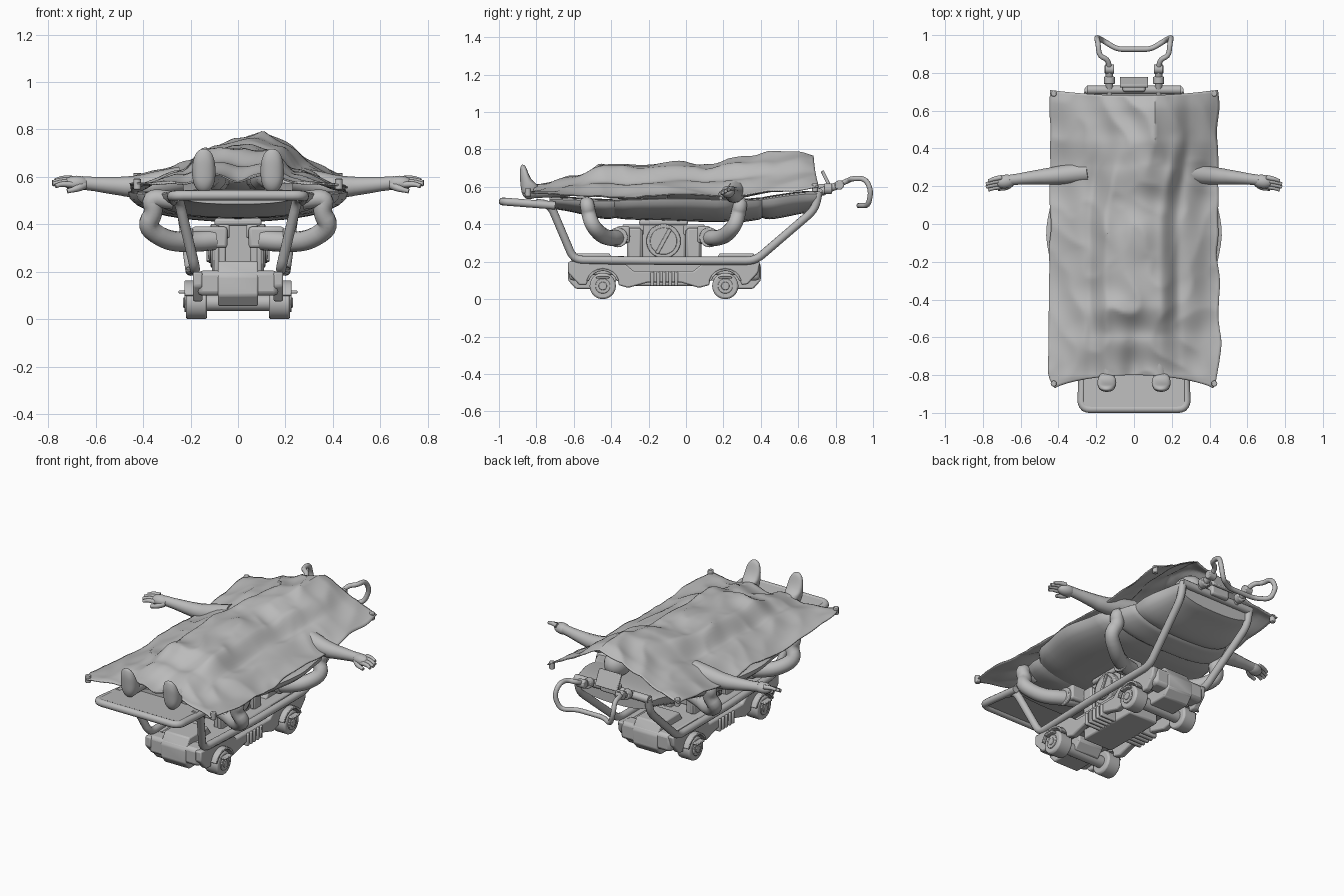
import bpy, bmesh, math
from mathutils import Vector, Matrix, noise

if "Cube" in bpy.data.objects:
    bpy.data.objects.remove(bpy.data.objects["Cube"])

grey = bpy.data.materials.new("plain grey")
grey.diffuse_color = (0.5, 0.5, 0.5, 1)
grey.use_nodes = True
grey.node_tree.nodes["Principled BSDF"].inputs["Base Color"].default_value = grey.diffuse_color


def add(name, me):
    ob = bpy.data.objects.new(name, me)
    bpy.context.collection.objects.link(ob)
    me.materials.clear()
    me.materials.append(grey)
    return ob


def from_bm(name, bm, bevel=0):
    bmesh.ops.recalc_face_normals(bm, faces=bm.faces)
    me = bpy.data.meshes.new(name)
    bm.to_mesh(me)
    bm.free()
    ob = add(name, me)
    if bevel:
        m = ob.modifiers.new("bevel", "BEVEL")
        m.width, m.segments, m.limit_method = bevel, 2, 'ANGLE'
    return ob


def box(name, c, size, bevel=0.01, rot=(0, 0, 0)):
    bm = bmesh.new()
    bmesh.ops.create_cube(bm, size=1)
    bm.transform(Matrix.Diagonal((*size, 1)))
    ob = from_bm(name, bm, bevel)
    ob.location, ob.rotation_euler = c, rot
    return ob


def cyl(name, c, r, depth, axis='X', bevel=0.005, n=28):
    bm = bmesh.new()
    bmesh.ops.create_cone(bm, cap_ends=True, segments=n, radius1=r, radius2=r, depth=depth)
    ob = from_bm(name, bm, bevel)
    ob.location = c
    ob.rotation_euler = {'X': (0, math.pi / 2, 0), 'Y': (math.pi / 2, 0, 0), 'Z': (0, 0, 0)}[axis]
    return ob


def ball(name, c, size, rot=(0, 0, 0)):
    bm = bmesh.new()
    bmesh.ops.create_uvsphere(bm, u_segments=20, v_segments=12, radius=1)
    bm.transform(Matrix.Diagonal((*size, 1)))
    ob = from_bm(name, bm)
    ob.location, ob.rotation_euler = c, rot
    return ob


def tube(name, pts, r, fillet=0.04):
    """Round pipe with filleted bends; r is one radius or (start, end)."""
    P = [Vector(p) for p in pts]
    out = [P[0]]
    for o, p, q in zip(P, P[1:], P[2:]):
        a, b = o - p, q - p
        p0 = p + a.normalized() * min(fillet, a.length * 0.48)
        p1 = p + b.normalized() * min(fillet, b.length * 0.48)
        for k in range(6):
            t = k / 5
            out.append(p0 * (1 - t) ** 2 + p * 2 * t * (1 - t) + p1 * t * t)
    out.append(P[-1])
    cu = bpy.data.curves.new(name, 'CURVE')
    cu.dimensions, cu.bevel_depth, cu.bevel_resolution, cu.use_fill_caps = '3D', 1, 4, True
    s = cu.splines.new('POLY')
    s.points.add(len(out) - 1)
    r0, r1 = r if isinstance(r, tuple) else (r, r)
    for i, p in enumerate(out):
        s.points[i].co = (*p, 1)
        s.points[i].radius = r0 + (r1 - r0) * i / (len(out) - 1)
    tmp = bpy.data.objects.new(name + "_path", cu)
    bpy.context.collection.objects.link(tmp)
    me = bpy.data.meshes.new_from_object(tmp.evaluated_get(bpy.context.evaluated_depsgraph_get()))
    bpy.data.objects.remove(tmp)
    return add(name, me)


def side_plate(name, prof, x0, x1, bevel=0.008):
    """Extrude a (y, z) outline from x0 to x1."""
    bm = bmesh.new()
    f = bm.faces.new([bm.verts.new((x0, y, z)) for y, z in prof])
    g = bmesh.ops.extrude_face_region(bm, geom=[f])
    bmesh.ops.translate(bm, vec=(x1 - x0, 0, 0), verts=[v for v in g['geom'] if isinstance(v, bmesh.types.BMVert)])
    return from_bm(name, bm, bevel)


def look(table, y):
    """Smooth table lookup."""
    if y <= table[0][0]:
        return table[0][1]
    for (a, u), (b, v) in zip(table, table[1:]):
        if y <= b:
            t = (y - a) / (b - a)
            return u + (v - u) * t * t * (3 - 2 * t)
    return table[-1][1]


WHEELS = (-0.445, 0.21)
# Chassis skirts with wheel arches, deck, end housings
arch = lambda c: [(c + 0.085 * math.cos(a), 0.075 + 0.085 * math.sin(a))
                  for a in [math.pi * k / 10 for k in range(10, -1, -1)]]
outline = ([(-0.63, 0.2), (-0.63, 0.14), (-0.57, 0.075)] + arch(WHEELS[0]) + [(-0.31, 0.06), (-0.2, 0.09), (-0.03, 0.09), (0.07, 0.06)]
           + arch(WHEELS[1]) + [(0.33, 0.08), (0.385, 0.14), (0.395, 0.2), (0.1, 0.2), (0.04, 0.15), (-0.28, 0.15), (-0.34, 0.2)])
for s in (-1, 1):
    side_plate("chassis_skirt", outline, s * 0.15, s * 0.19)
box("chassis_deck", (0, -0.118, 0.165), (0.3, 0.94, 0.07))
box("chassis_belly", (0, -0.118, 0.12), (0.2, 0.4, 0.1))
for y, d in ((-0.5, -1), (0.27, 1)):
    box("end_housing", (0, y + d * 0.075, 0.152), (0.34, 0.1, 0.105), 0.02)
    side_plate("centre_housing", [(y - 0.13, 0.1), (y - 0.09, 0.055), (y + 0.09, 0.055), (y + 0.13, 0.1),
                                  (y + 0.13, 0.18), (y + 0.09, 0.245), (y - 0.09, 0.245), (y - 0.13, 0.18)], -0.085, 0.085)
# Wheels, hubs, fenders
for y in WHEELS:
    cyl("axle", (0, y, 0.07), 0.035, 0.3)
    for s in (-1, 1):
        cyl("wheel", (s * 0.175, y, 0.07), 0.07, 0.09, bevel=0.01, n=40)
        cyl("hub", (s * 0.221, y, 0.07), 0.04, 0.01, bevel=0.003)
        cyl("hub_cap", (s * 0.224, y, 0.07), 0.022, 0.014, bevel=0.003)
        f = [(y + R * math.cos(a), 0.072 + R * math.sin(a)) for R, rng in ((0.092, range(9)), (0.079, range(8, -1, -1)))
             for a in [math.pi * (0.1 + 0.1 * k) for k in rng]]
        side_plate("fender", f, s * 0.18, s * 0.225, 0.003)
        box("brake_pedal", (s * 0.228, y, 0.115), (0.045, 0.07, 0.012), 0.004)
# Ribbed bellows on chassis flanks
for k in range(5):
    box("bellows_rib", (0, -0.18 + k * 0.032, 0.108), (0.4, 0.02, 0.075), 0.006)

# Lift column with round covers and finned cylinders
box("lift_column", (0, -0.12, 0.3), (0.17, 0.24, 0.22), 0.015)
box("column_top", (0, -0.12, 0.41), (0.2, 0.26, 0.03), 0.01)
for s in (-1, 1):
    cyl("round_cover", (s * 0.09, -0.12, 0.31), 0.092, 0.05)
    cyl("cover_disc", (s * 0.118, -0.12, 0.31), 0.072, 0.012, bevel=0.003)
    box("cover_slot", (s * 0.126, -0.12, 0.31), (0.012, 0.02, 0.15), 0.003, (-0.5, 0, 0))
    for y in (-0.275, 0.04):
        for k in range(4):
            cyl("cylinder_fin", (s * 0.09, y - 0.03 + k * 0.02, 0.285), 0.012, 0.17, 'Z', 0.003, 12)
        box("cylinder_core", (s * 0.08, y, 0.285), (0.06, 0.07, 0.19))
    # Bent support arms and their clamps
    for y, d in ((-0.53, 1), (0.29, -1)):
        tube("support_arm", [(s * 0.27, y, 0.5), (s * 0.375, y, 0.515), (s * 0.35, y + d * 0.01, 0.455),
                             (s * 0.39, y + d * 0.03, 0.39), (s * 0.3, y + d * 0.09, 0.33),
                             (s * 0.2, y + d * 0.16, 0.325), (s * 0.1, y + d * 0.19, 0.335)], (0.038, 0.044), 0.06)
        box("arm_clamp", (s * 0.12, y + d * 0.195, 0.345), (0.15, 0.07, 0.09), 0.012)
        cyl("arm_flange", (s * 0.2, y + d * 0.165, 0.33), 0.053, 0.02)
        box("link_block", (s * 0.06, y + d * 0.25, 0.37), (0.05, 0.12, 0.06))
    # Side frame
    tube("frame_tube", [(s * 0.26, -0.8, 0.515), (s * 0.25, -0.725, 0.505), (s * 0.18, -0.6, 0.21), (s * 0.2, -0.12, 0.205),
                        (s * 0.2, 0.37, 0.205), (s * 0.24, 0.69, 0.48), (s * 0.24, 0.71, 0.575)], 0.022, 0.05)

# Foot platform
tube("foot_rail", [(-0.27, -0.7, 0.5), (-0.28, -0.98, 0.522), (0.28, -0.98, 0.522), (0.27, -0.7, 0.5)], 0.021, 0.05)
box("foot_panel", (0, -0.84, 0.52), (0.54, 0.28, 0.022), 0.006, (-0.06, 0, 0))

# Padded mattress sections, lofted from superellipse rings, edges curling upward
WID = [(-0.73, 0.27), (-0.4, 0.37), (-0.3, 0.43), (-0.05, 0.465), (0.2, 0.43), (0.28, 0.38), (0.45, 0.33), (0.7, 0.27)]
BOT = [(-0.73, 0.48), (-0.38, 0.425), (0.27, 0.41), (0.42, 0.425), (0.7, 0.465)]
TOP = [(-0.73, 0.53), (-0.38, 0.515), (0.27, 0.515), (0.69, 0.56)]


def pad(name, y0, y1):
    bm, rings = bmesh.new(), []
    for i in range(15):
        t = i / 14
        y = y0 + (y1 - y0) * t
        e = 1 - 0.1 * abs(2 * t - 1) ** 8
        w, zb, zt = look(WID, y) * (0.75 + 0.25 * e), look(BOT, y), look(TOP, y)
        ring = []
        for k in range(28):
            a = math.tau * k / 28
            c, q = math.cos(a), math.sin(a)
            h = 0.02 if q > 0 else (zt - zb)
            x = w * math.copysign(abs(c) ** 0.8, c)
            ring.append(bm.verts.new((x, y, zt + 0.02 * (x / 0.46) ** 4 + e * h * math.copysign(abs(q) ** 0.85, q))))
        rings.append(ring)
    for A, B in zip(rings, rings[1:]):
        for k in range(28):
            bm.faces.new((A[k], A[(k + 1) % 28], B[(k + 1) % 28], B[k]))
    bm.faces.new(rings[0])
    bm.faces.new(rings[-1])
    return from_bm(name, bm)


for a, b in ((-0.73, -0.381), (-0.382, 0.257), (0.256, 0.407), (0.406, 0.7)):
    pad("mattress_section", a, b)

# Draped sheet
RIDGE = [(-0.86, 0.57), (-0.8, 0.615), (-0.6, 0.665), (-0.43, 0.725), (-0.25, 0.715), (-0.05, 0.735),
         (0.1, 0.715), (0.3, 0.755), (0.45, 0.795), (0.6, 0.79), (0.71, 0.765)]
EDGE = [(-0.87, 0.57), (-0.6, 0.56), (-0.3, 0.545), (0.0, 0.56), (0.25, 0.55), (0.45, 0.575), (0.71, 0.595)]


def sheet_point(u, v):
    x = u * 0.445 + 0.014 * noise.noise((v * 5, u, 3)) * abs(u) + 0.014 * u * max(0, -v)
    x -= 0.04 * u * abs(u) ** 5 * max(0, -v) ** 14
    ends = 0.07 * (1 - u * u) if v < 0 else 0.03 * (1 - u * u)
    y = -0.08 + v * (0.79 - ends * abs(v) ** 6)
    r = look([(0.0, 0), (0.5, 0.11)], y)
    t = abs(x - r) / (0.45 - r if x > r else 0.45 + r)
    head = look([(0.2, 0), (0.5, 0.85)], y)
    flat = look([(0, 1), (0.3, 0.93), (0.55, 0.42), (1, 0)], t)
    f = (1 - head) * flat + head * max(0, 1 - t)
    z = look(EDGE, y) + (look(RIDGE, y) - look(EDGE, y)) * f
    legs = look([(-0.75, 1), (-0.35, 0)], y)
    z -= 0.035 * legs * math.exp(-(x / 0.06) ** 2)
    fold = 1 - abs(noise.noise((x * 6 + y * 3, y * 5 - x * 2, 5))) * 2.5
    z += 0.012 * noise.noise((x * 8, y * 4, 0)) + 0.012 * (fold - 0.6) * (1 - 0.6 * abs(u))
    return (x, y, z)


bm = bmesh.new()
NX, NY = 64, 110
g = [[bm.verts.new(sheet_point(2 * i / NX - 1, 2 * j / NY - 1)) for i in range(NX + 1)] for j in range(NY + 1)]
for j in range(NY):
    for i in range(NX):
        bm.faces.new((g[j][i], g[j][i + 1], g[j + 1][i + 1], g[j + 1][i]))
sheet = from_bm("sheet", bm)
sheet.modifiers.new("thickness", 'SOLIDIFY').thickness = 0.006

# Body: head and torso under the sheet, feet, arms and hands
ball("head", (0.07, 0.55, 0.655), (0.075, 0.1, 0.08))
ball("torso", (0, 0.1, 0.6), (0.17, 0.33, 0.075))
foot = [(-0.885, 0.56), (-0.895, 0.69), (-0.885, 0.73), (-0.855, 0.725), (-0.835, 0.64), (-0.79, 0.615), (-0.77, 0.575), (-0.8, 0.53), (-0.86, 0.525)]
for s in (-1, 1):
    tube("leg", [(s * 0.09, -0.1, 0.6), (s * 0.11, -0.45, 0.6), (s * 0.14, -0.82, 0.575)], (0.065, 0.036))
    side_plate("foot", foot, s * 0.088, s * 0.2, 0).modifiers.new("round", 'SUBSURF').levels = 3
    tube("arm", [(s * 0.24, 0.275, 0.59), (s * 0.42, 0.255, 0.556), (s * 0.55, 0.245, 0.565), (s * 0.66, 0.232, 0.575)], (0.054, 0.028), 0.06)
    ball("palm", (s * 0.68, 0.225, 0.573), (0.055, 0.036, 0.032), (0, 0, -s * 0.15))
    for k in range(4):
        o = k * 0.016
        tube("finger", [(s * 0.70, 0.247 - o, 0.592 - o / 2), (s * 0.745, 0.238 - o, 0.594 - o / 2),
                        (s * (0.77 + 0.012 * (k in (1, 2))), 0.228 - o, 0.585 - o / 2)], (0.013, 0.009), 0.02)
    tube("thumb", [(s * 0.65, 0.215, 0.565), (s * 0.68, 0.19, 0.55), (s * 0.72, 0.185, 0.54)], (0.018, 0.01), 0.02)
    # Sheet corner clips
    for y, z in ((0.69, 0.595), (-0.845, 0.57)):
        cyl("corner_clip", (s * 0.425, y, z), 0.016, 0.045, 'Z', 0.004, 16)
    # Push handle mounts
    tube("handle_post", [(s * 0.13, 0.69, 0.565), (s * 0.13, 0.82, 0.61)], 0.02)
    cyl("handle_collar", (s * 0.13, 0.76, 0.59), 0.029, 0.04, 'Y')
    cyl("handle_joint", (s * 0.13, 0.82, 0.61), 0.025, 0.05)

# Head bar, push handle and control box
tube("head_bar", [(-0.25, 0.71, 0.57), (0.25, 0.71, 0.57)], 0.023)
half = [(0.13, 0.8, 0.605), (0.135, 0.87, 0.635), (0.185, 0.89, 0.645), (0.19, 0.96, 0.645), (0.2, 0.99, 0.58), (0.17, 0.975, 0.5), (0.09, 0.925, 0.5)]
tube("push_handle", [(-x, y, z) for x, y, z in half] + half[::-1], 0.014, 0.035)
box("control_box", (0, 0.75, 0.64), (0.15, 0.018, 0.1), 0.005, (0.45, 0, 0))
box("control_mount", (0, 0.725, 0.585), (0.12, 0.05, 0.06))

# Smooth shading with kept edges
for ob in bpy.context.scene.objects:
    ob.select_set(True)
bpy.context.view_layer.objects.active = sheet
bpy.ops.object.shade_smooth_by_angle(angle=math.radians(35))
for ob in bpy.context.scene.objects:
    if ob.name.startswith("foot") and ob.modifiers.get("round"):
        ob.data.shade_smooth()
        ob.data.attributes.remove(ob.data.attributes["sharp_edge"]) if "sharp_edge" in ob.data.attributes else None
